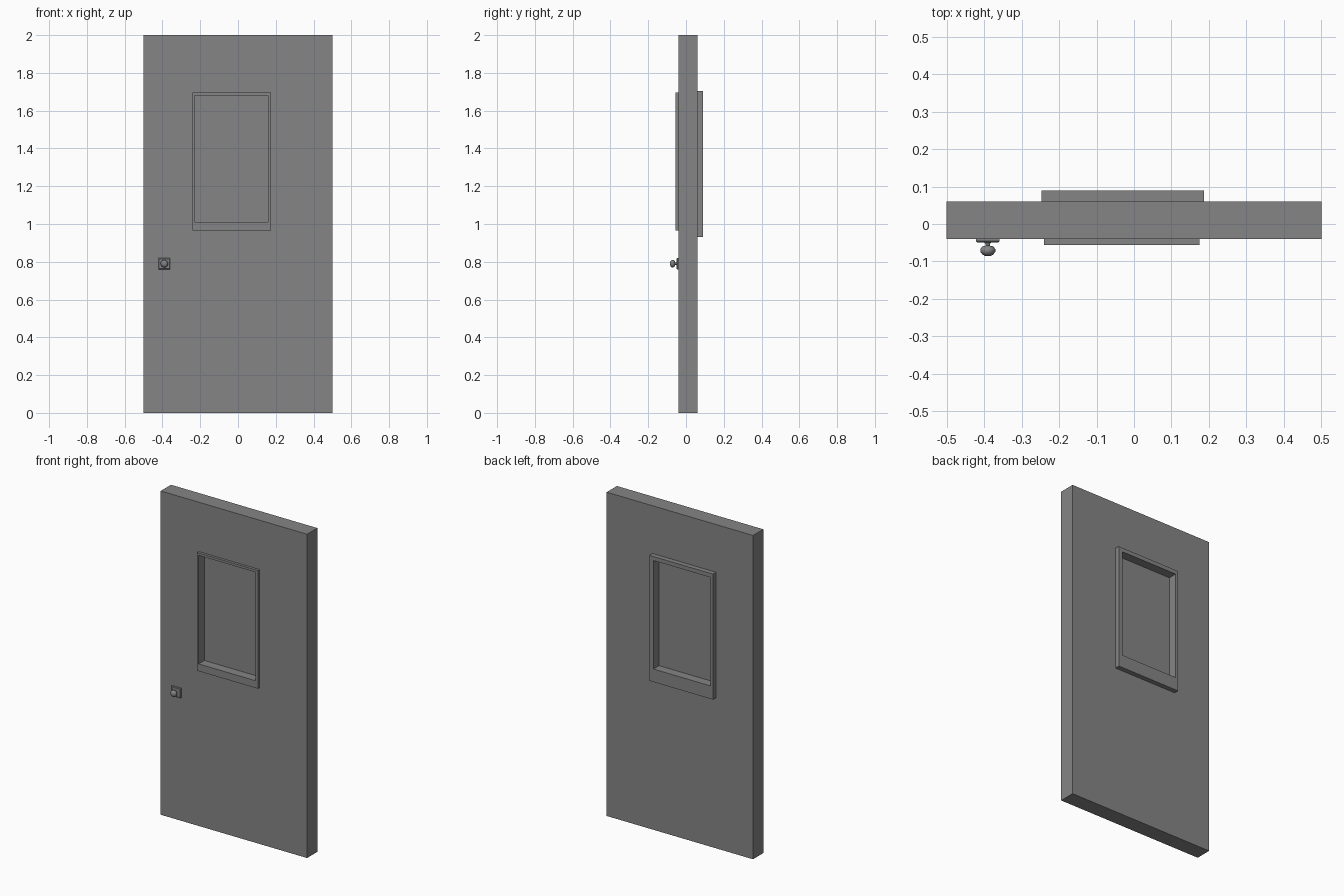
import bpy, bmesh, math

if "Cube" in bpy.data.objects:
    bpy.data.objects.remove(bpy.data.objects["Cube"], do_unlink=True)

grey = bpy.data.materials.new("door_grey")
grey.use_nodes = True
colour = (0.235, 0.235, 0.235, 1)
grey.diffuse_color = colour
grey.node_tree.nodes["Principled BSDF"].inputs["Base Color"].default_value = colour

OPENING = (-0.23, 0.16, 1.01, 1.68)  # left, right, bottom, top
FRONT, BACK = -0.04, 0.06            # slab faces in y


def finish(name, bm):
    bmesh.ops.recalc_face_normals(bm, faces=bm.faces)
    mesh = bpy.data.meshes.new(name)
    bm.to_mesh(mesh)
    bm.free()
    mesh.materials.append(grey)
    obj = bpy.data.objects.new(name, mesh)
    bpy.context.collection.objects.link(obj)
    return obj


def rect(bm, r, y):
    x0, x1, z0, z1 = r
    return [bm.verts.new((x, y, z)) for x, z in ((x0, z0), (x1, z0), (x1, z1), (x0, z1))]


def bridge(bm, a, b):
    n = len(a)
    for i in range(n):
        j = (i + 1) % n
        bm.faces.new((a[i], a[j], b[j], b[i]))


def ring(name, outer, y0, y1):
    """Rectangular slab pierced by the window opening."""
    bm = bmesh.new()
    loops = [rect(bm, outer, y0), rect(bm, outer, y1), rect(bm, OPENING, y1), rect(bm, OPENING, y0)]
    for i in range(4):
        bridge(bm, loops[i], loops[(i + 1) % 4])
    return finish(name, bm)


def plate(name, r, y0, y1, inset=0.0):
    """Solid rectangular plate, its front face optionally tapered."""
    bm = bmesh.new()
    small = (r[0] + inset, r[1] - inset, r[2] + inset, r[3] - inset)
    loops = [rect(bm, small, y0), rect(bm, r, y0 + inset), rect(bm, r, y1)] if inset else \
            [rect(bm, r, y0), rect(bm, r, y1)]
    for a, b in zip(loops, loops[1:]):
        bridge(bm, a, b)
    bm.faces.new(loops[0])
    bm.faces.new(loops[-1])
    return finish(name, bm)


# Door slab, window trims and pane
ring("door_slab", (-0.5, 0.5, 0, 2), FRONT, BACK)
ring("front_window_frame", (-0.24, 0.175, 0.965, 1.695), -0.056, FRONT)
ring("back_window_frame", (-0.247, 0.187, 0.93, 1.705), BACK, 0.09)
plate("window_pane", OPENING, 0.0, 0.035)

# Knob plate
KX, KZ = -0.39, 0.79
plate("knob_plate", (KX - 0.031, KX + 0.031, KZ - 0.03, KZ + 0.03), -0.05, FRONT, 0.004)

# Turned knob with stem: radius, y
profile = [(0.011, -0.048), (0.006, -0.053), (0.006, -0.058), (0.015, -0.06),
           (0.02, -0.067), (0.02, -0.074), (0.015, -0.081), (0.008, -0.085)]
SIDES = 16
bm = bmesh.new()
loops = []
for r, y in profile:
    angles = [2 * math.pi * i / SIDES for i in range(SIDES)]
    loops.append([bm.verts.new((KX + r * math.cos(a), y, KZ + r * math.sin(a))) for a in angles])
for a, b in zip(loops, loops[1:]):
    bridge(bm, a, b)
bm.faces.new(loops[0])
bm.faces.new(loops[-1])
knob = finish("door_knob", bm)
bpy.context.view_layer.objects.active = knob
knob.select_set(True)
bpy.ops.object.shade_smooth_by_angle(angle=math.radians(50))
